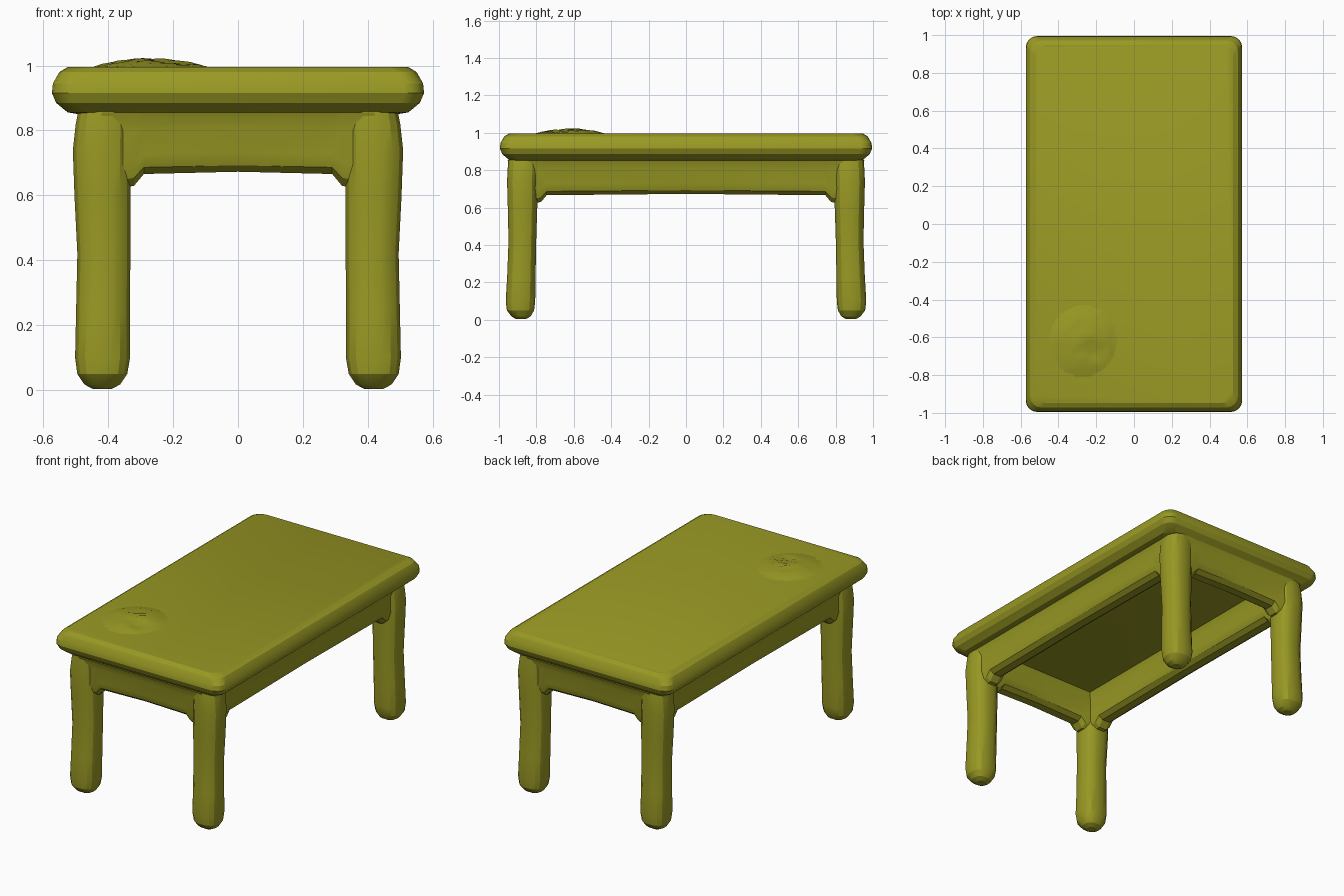
import bpy, bmesh, math, random
from mathutils import Vector

random.seed(4)
cube = bpy.data.objects.get("Cube")
if cube:
    bpy.data.objects.remove(cube, do_unlink=True)

COLOUR = (0.32, 0.32, 0.018, 1)
olive = bpy.data.materials.new("olive")
olive.use_nodes = True
olive.diffuse_color = COLOUR
shader = olive.node_tree.nodes["Principled BSDF"]
shader.inputs["Base Color"].default_value = COLOUR
shader.inputs["Roughness"].default_value = 0.8


def finish(name, bm, angle=25):
    bmesh.ops.recalc_face_normals(bm, faces=bm.faces)
    mesh = bpy.data.meshes.new(name)
    bm.to_mesh(mesh)
    bm.free()
    mesh.materials.append(olive)
    obj = bpy.data.objects.new(name, mesh)
    bpy.context.collection.objects.link(obj)
    bpy.ops.object.select_all(action='DESELECT')
    obj.select_set(True)
    bpy.context.view_layer.objects.active = obj
    bpy.ops.object.shade_smooth_by_angle(angle=math.radians(angle))
    return obj


def loft(name, rings, angle=25):
    """Skin a list of equal closed rings and cap both ends."""
    bm = bmesh.new()
    loops = [[bm.verts.new(p) for p in ring] for ring in rings]
    n = len(loops[0])
    for a, b in zip(loops, loops[1:]):
        for i in range(n):
            j = (i + 1) % n
            bm.faces.new((a[i], a[j], b[j], b[i]))
    bm.faces.new(loops[0])
    bm.faces.new(loops[-1])
    return finish(name, bm, angle)


def rounded_rect(hx, hy, r, z, steps=4):
    ring = []
    for k, (sx, sy) in enumerate(((1, 1), (-1, 1), (-1, -1), (1, -1))):
        for i in range(steps + 1):
            a = math.pi / 2 * (k + i / steps)
            ring.append(Vector((sx * (hx - r) + r * math.cos(a),
                                sy * (hy - r) + r * math.sin(a), z)))
    return ring


# Table top: half width and height of each edge ring
top_profile = [(0.49, 0.85), (0.525, 0.856), (0.56, 0.885), (0.573, 0.915),
               (0.57, 0.945), (0.55, 0.98), (0.525, 0.995)]
loft("table_top", [rounded_rect(hx, hx + 0.422, 0.06, z) for hx, z in top_profile])

# Legs: height, outward x, outward y, half width, half depth
leg_profile = [(0.004, 0.418, 0.882, 0.030, 0.028),
               (0.018, 0.418, 0.882, 0.056, 0.052),
               (0.05, 0.418, 0.885, 0.078, 0.074),
               (0.10, 0.417, 0.885, 0.086, 0.080),
               (0.24, 0.416, 0.880, 0.084, 0.077),
               (0.42, 0.413, 0.875, 0.083, 0.075),
               (0.60, 0.417, 0.874, 0.088, 0.080),
               (0.74, 0.420, 0.875, 0.090, 0.083),
               (0.82, 0.415, 0.872, 0.086, 0.082),
               (0.87, 0.405, 0.868, 0.086, 0.082)]


def leg_ring(z, cx, cy, rx, ry, sx, sy):
    ring = []
    for i in range(16):
        a = math.tau * (i + 0.5) / 16
        c, s = math.cos(a), math.sin(a)
        ring.append(Vector((sx * cx + rx * math.copysign(abs(c) ** 0.8, c),
                            sy * cy + ry * math.copysign(abs(s) ** 0.8, s), z)))
    return ring


for sx, side in ((-1, "right"), (1, "left")):
    for sy, end in ((-1, "front"), (1, "back")):
        loft(f"{end}_{side}_leg", [leg_ring(*row, sx, sy) for row in leg_profile])

# Rails: half cross-section as (thickness, height), flared under the top
half = [(0.082, 0.855), (0.064, 0.81), (0.066, 0.73), (0.052, 0.69), (0.025, 0.67)]
section = half + [(-t, z) for t, z in reversed(half)]


def rail(name, length, offset, along_x):
    rings = []
    inner = length - 0.10
    # The underside drops where the rail blends into a leg
    stops = [(-length, 0.06), (0.025 - inner, 0.03), (0.055 - inner, 0.004), (0, -0.004)]
    stops = [(-length, 0.06), (-inner, 0.04), (0.03 - inner, 0.004), (0, -0.003)]
    stops += [(-u, d) for u, d in reversed(stops[:-1])]
    for u, drop in stops:
        ring = []
        for t, z in section:
            z -= drop * (0.855 - z) / 0.185
            ring.append(Vector((u, offset + t, z) if along_x else (offset + t, u, z)))
        rings.append(ring)
    loft(name, rings)


rail("front_rail", 0.42, -0.872, True)
rail("back_rail", 0.42, 0.872, True)
rail("right_rail", 0.875, -0.412, False)
rail("left_rail", 0.875, 0.412, False)

# Small crumpled mound on the top
bm = bmesh.new()
bmesh.ops.create_grid(bm, x_segments=16, y_segments=16, size=0.2)
for v in bm.verts:
    d = math.hypot(v.co.x / 0.95, v.co.y) / 0.19
    lift = 0.031 * max(0, 1 - d * d) ** 0.8
    crease = 0.012 * math.exp(-((v.co.x - 0.06) ** 2 + (v.co.y + 0.06) ** 2) / 0.0025)
    lift = lift * random.uniform(0.75, 1) - crease
    v.co += Vector((-0.27, -0.62, 0.993 + lift))
outside = [v for v in bm.verts if math.hypot(v.co.x + 0.27, v.co.y + 0.62) > 0.21]
bmesh.ops.delete(bm, geom=outside, context='VERTS')
finish("top_mound", bm, 20)
